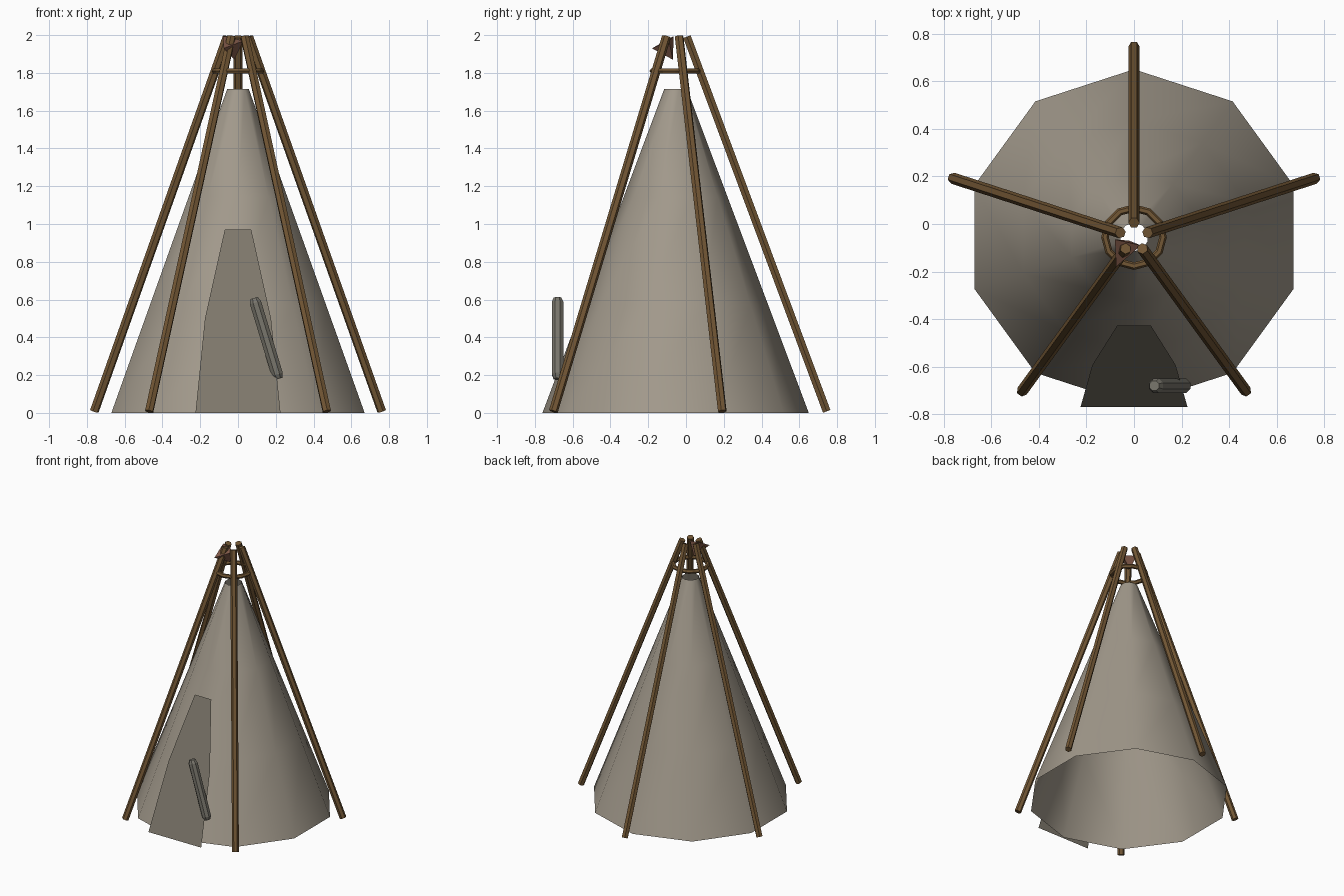
import bpy, bmesh, math
from mathutils import Vector

if "Cube" in bpy.data.objects:
    bpy.data.objects.remove(bpy.data.objects["Cube"])

CY = -0.055  # centre of the tent in y


def material(name, rgb):
    m = bpy.data.materials.new(name)
    m.diffuse_color = (*rgb, 1)
    m.use_nodes = True
    m.node_tree.nodes["Principled BSDF"].inputs["Base Color"].default_value = m.diffuse_color
    return m


CANVAS = material("canvas", (0.36, 0.32, 0.26))
DOOR = material("door_cloth", (0.21, 0.19, 0.15))
ROLL = material("roll_cloth", (0.19, 0.18, 0.15))
WOOD = material("wood", (0.17, 0.095, 0.035))
HIDE = material("hide", (0.22, 0.10, 0.065))


def make(name, verts, faces, mat):
    me = bpy.data.meshes.new(name)
    me.from_pydata(verts, [], faces)
    me.materials.append(mat)
    ob = bpy.data.objects.new(name, me)
    bpy.context.collection.objects.link(ob)
    return ob


def lathe(name, profile, sides, mat, start=0.0, capped=True):
    """Spin (radius, z) points around z."""
    verts, faces = [], []
    for r, z in profile:
        for i in range(sides):
            a = start + math.tau * i / sides
            verts.append((r * math.cos(a), r * math.sin(a), z))
    for k in range(len(profile) - 1):
        for i in range(sides):
            j = (i + 1) % sides
            faces.append((k * sides + i, k * sides + j,
                          (k + 1) * sides + j, (k + 1) * sides + i))
    if capped:
        faces.append(tuple(reversed(range(sides))))
        top = (len(profile) - 1) * sides
        faces.append(tuple(range(top, top + sides)))
    return make(name, verts, faces, mat)


def place_between(ob, a, b):
    a, b = Vector(a), Vector(b)
    ob.location = a
    ob.rotation_mode = 'QUATERNION'
    ob.rotation_quaternion = (b - a).to_track_quat('Z', 'Y')


# canvas cover: open ten-sided cone, smooth
cover = lathe("canvas_cover", [(0.705, 0.0), (0.49, 0.572), (0.275, 1.143), (0.06, 1.715)],
              10, CANVAS, math.pi / 2, capped=False)
cover.location.y = CY
for p in cover.data.polygons:
    p.use_smooth = True

# five leaning poles
for i in range(5):
    a = math.radians(90 + 72 * i)
    c, s = math.cos(a), math.sin(a)
    foot = Vector((0.8 * c, CY + 0.8 * s, 0.008))
    head = Vector((0.06 * c, CY + 0.06 * s, 1.992))
    pole = lathe(f"pole_{i + 1}", [(0.024, 0), (0.024, (head - foot).length)], 6, WOOD)
    place_between(pole, foot, head)

# lashing ring near the top
bpy.ops.mesh.primitive_torus_add(location=(0, CY, 1.81), major_segments=12, minor_segments=6,
                                 major_radius=0.122, minor_radius=0.016)
ring = bpy.context.object
ring.name = "lashing_ring"
ring.data.materials.append(WOOD)

# flat door flap lying on the front slope
outline = [(0.225, 0.0), (0.175, 0.5), (0.07, 0.97)]
pts = [(-x, z) for x, z in outline] + [(x, z) for x, z in reversed(outline)]
make("door_flap", [(x, -0.77 + 0.355 * z, z) for x, z in pts], [tuple(reversed(range(6)))], DOOR)

# rolled cloth on the door
a, b = Vector((0.215, -0.68, 0.18)), Vector((0.085, -0.68, 0.608))
n = (b - a).length
roll = lathe("door_roll", [(0.022, 0), (0.033, 0.025), (0.033, n - 0.025), (0.022, n)],
             8, ROLL, math.pi / 8)
place_between(roll, a, b)

# small pointed hide pennant at the pole tips
make("hide_pennant",
     [(-0.075, -0.18, 1.93), (-0.08, -0.065, 1.995), (0.03, -0.09, 1.97), (-0.02, -0.07, 1.87)],
     [(0, 2, 1), (0, 1, 3), (0, 3, 2), (1, 2, 3)], HIDE)
